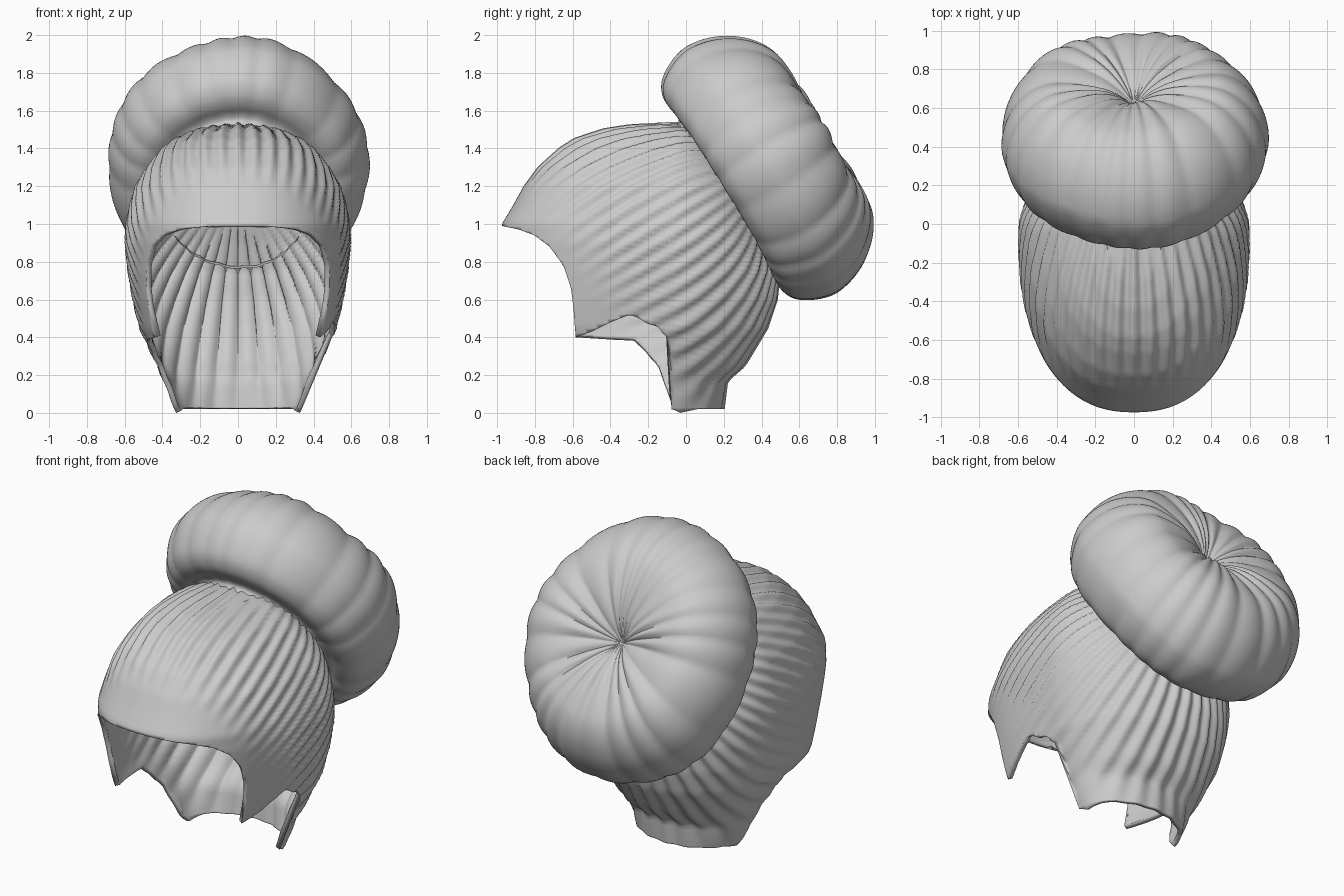
import bpy, bmesh, math
from mathutils import Vector

if "Cube" in bpy.data.objects:
    bpy.data.objects.remove(bpy.data.objects["Cube"])


def lerp_table(table, k):
    """Linear lookup in rows of (key, value, value...)."""
    if k <= table[0][0]:
        return table[0][1:]
    for a, b in zip(table, table[1:]):
        if k <= b[0]:
            f = (k - a[0]) / (b[0] - a[0])
            return tuple(p + (q - p) * f for p, q in zip(a[1:], b[1:]))
    return table[-1][1:]


def loft(name, rows):
    """Bridge closed rings of points and merge the collapsed ones."""
    n = len(rows[0])
    bm = bmesh.new()
    vs = [[bm.verts.new(p) for p in r] for r in rows]
    for a, b in zip(vs, vs[1:]):
        for j in range(n):
            k = (j + 1) % n
            bm.faces.new((a[j], a[k], b[k], b[j]))
    bmesh.ops.remove_doubles(bm, verts=bm.verts, dist=.0005)
    bmesh.ops.recalc_face_normals(bm, faces=bm.faces)
    me = bpy.data.meshes.new(name)
    bm.to_mesh(me)
    bm.free()
    ob = bpy.data.objects.new(name, me)
    bpy.context.collection.objects.link(ob)
    bpy.context.view_layer.objects.active = ob
    ob.select_set(True)
    bpy.ops.object.shade_smooth_by_angle(angle=math.radians(60))
    ob.select_set(False)
    return ob


# Bun frame: tilted axis pointing back and up
C = Vector((0, .43, 1.30))
AX = Vector((0, .853, .522))
UP = Vector((0, -.522, .853))

# Hair cap: height -> front y, back y, half width
SECTION = [(0, -.95, .20, .33), (.17, -.96, .22, .395), (.25, -.97, .31, .43), (.45, -.97, .43, .52),
           (.6, -.97, .48, .555), (.75, -.97, .495, .58), (.9, -.975, .46, .595), (1.0, -.975, .43, .59),
           (1.1, -.915, .40, .57), (1.2, -.86, .36, .54), (1.3, -.785, .29, .48), (1.4, -.67, .2, .40),
           (1.45, -.59, .15, .335), (1.5, -.44, .08, .225), (1.52, -.31, .03, .14), (1.535, -.08, -.04, .0)]
# Hem: y -> lowest z (fringe, sideburn, ear notch, nape)
FRONT_HEM = [(-.97, .99), (-.88, .97), (-.80, .94), (-.72, .88), (-.65, .78), (-.61, .66), (-.59, .5), (-.585, .40)]
HEM_R = FRONT_HEM + [(-.5, .43), (-.4, .48), (-.3, .52), (-.15, .45), (-.1, .40), (-.08, .02), (0, 0), (.2, .02)]
HEM_L = FRONT_HEM + [(-.27, .38), (-.15, .25), (-.07, .03), (0, 0), (.2, .02)]
YC, TOP, COLS, ROWS = -.06, 1.535, 360, 90


def cap_point(theta, z):
    yf, yb, w = lerp_table(SECTION, z)
    c, s = math.cos(theta), math.sin(theta)
    e = 2 / 2.35 if c < 0 else 1
    y = YC + math.copysign(abs(c) ** e, c) * (YC - yf if c < 0 else yb - YC)
    return Vector((math.copysign(abs(s) ** e, s) * w, y, z))


def pleat(p):
    """Grooves combed towards the bun, fading out at the fringe and under the bun."""
    d = p - C
    fade = min(1, max(0, (d.dot(AX) + 1.15) / .28))
    phi = math.atan2(d.x, d.dot(UP))
    fade *= min(1, math.hypot(d.x, d.dot(UP)) / .55) ** 2
    out = (p - Vector((0, -.1, .8))).normalized()
    out.z *= min(1, p.z / .3)
    return p + out * fade * (.011 * math.cos(46 * phi) - .004)


hems = []
for j in range(COLS):
    base = cap_point(2 * math.pi * (j + .5) / COLS, .8)
    hems.append(lerp_table(HEM_R if base.x > 0 else HEM_L, base.y)[0])
rows = []
for i in range(ROWS + 1):
    z = TOP * math.sin(i / ROWS * math.pi / 2)
    rows.append([pleat(cap_point(2 * math.pi * (j + .5) / COLS, max(z, hems[j]))) for j in range(COLS)])
cap = loft("hair_cap", rows)
mod = cap.modifiers.new("thickness", 'SOLIDIFY')
mod.thickness, mod.offset = .028, -1

# Bun: puffed disc profile (radius fraction, height along axis), dimple to underside
BUN = [(0, .235), (.05, .25), (.14, .295), (.25, .33), (.38, .35), (.52, .355), (.66, .34), (.79, .285),
       (.90, .195), (.97, .09), (1.0, -.02), (.985, -.10), (.94, -.18), (.88, -.24), (.80, -.272),
       (.72, -.275), (.64, -.26), (.59, -.27), (.57, -.32)]
rows = []
for k in range(4 * (len(BUN) - 1) + 1):
    i, f = divmod(k / 4, 1)
    i = int(i)
    q = [BUN[min(max(i + o, 0), len(BUN) - 1)] for o in (-1, 0, 1, 2)]
    r, h = (.5 * (2 * b + (c - a) * f + (2 * a - 5 * b + 4 * c - d) * f * f + (3 * b - a - 3 * c + d) * f ** 3)
            for a, b, c, d in zip(*q))
    ring = []
    for j in range(180):
        a = 2 * math.pi * j / 180
        # uneven soft lobes plus a few broad folds; the sides sit further back
        w = 11 * a + .9 * math.sin(2 * a + 1) + .7 * math.sin(5 * a)
        lobe = .7 * (abs(math.sin(w)) - .65) + .4 * math.sin(5 * a + .5)
        rr = r * (1 + .02 * lobe)
        hh = h + .035 * lobe * min(1, r * 3) * (1 - r * .6) * (1 if h > 0 else -.3)
        hh += .05 * r * r * math.sin(a) ** 2
        ring.append(C + Vector((.69 * rr * math.sin(a), 0, 0)) + UP * (.762 * rr * math.cos(a)) + AX * hh)
    rows.append(ring)
loft("hair_bun", rows)
